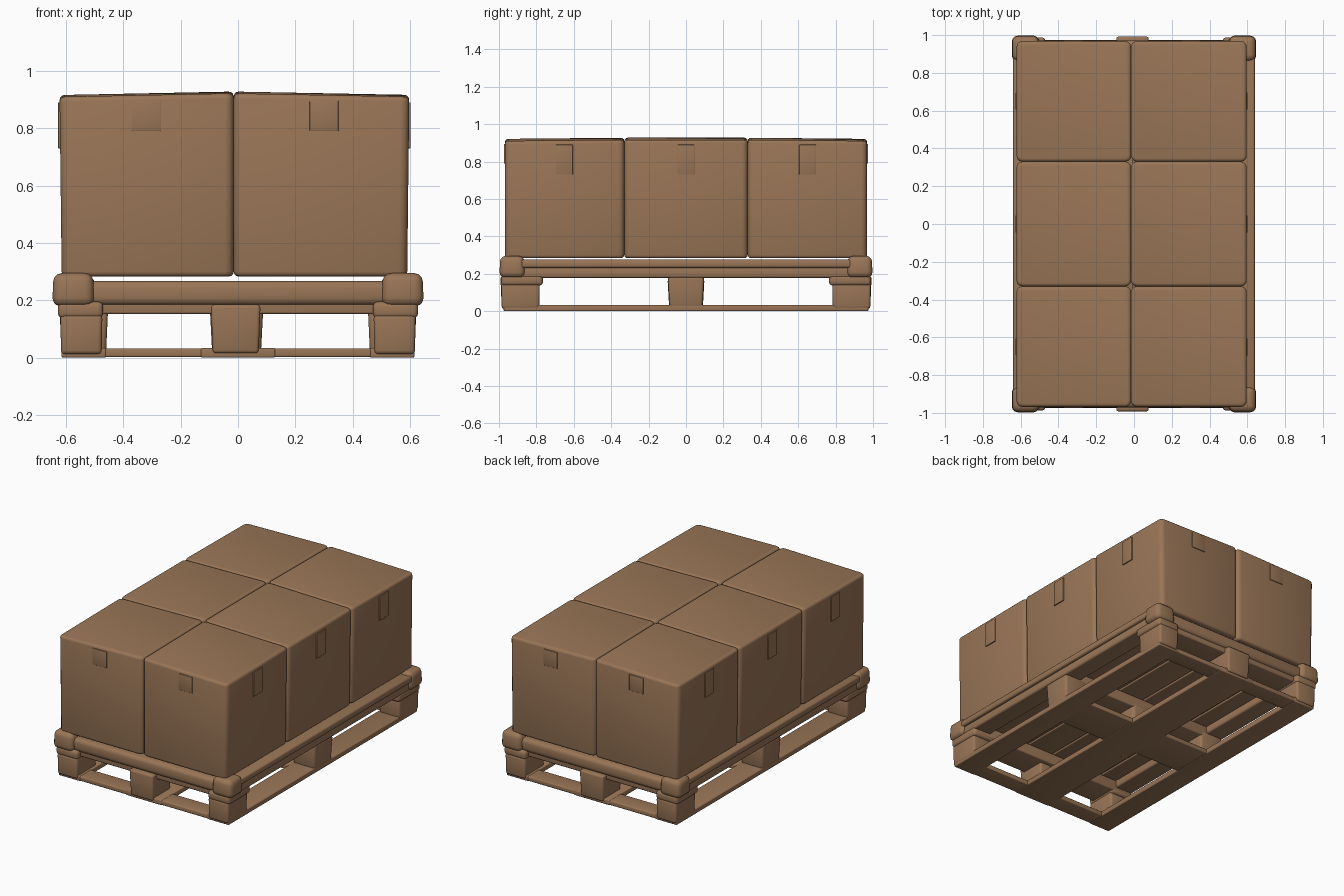
import bpy, bmesh, math
from mathutils import Vector

cube = bpy.data.objects.get("Cube")
if cube:
    bpy.data.objects.remove(cube, do_unlink=True)

brown = bpy.data.materials.new("cardboard_brown")
COLOR = (0.32, 0.18, 0.095, 1)
brown.diffuse_color = COLOR
brown.use_nodes = True
brown.node_tree.nodes["Principled BSDF"].inputs["Base Color"].default_value = COLOR


def block(name, low, high, bevel=0.01, flare=1.0, upright=0, shape=None):
    """Rounded block; flare scales the top, upright rounds the vertical edges, shape moves vertices."""
    low, high = Vector(low), Vector(high)
    mid, size = (low + high) / 2, high - low
    bm = bmesh.new()
    bmesh.ops.create_cube(bm, size=1)
    for v in bm.verts:
        k = flare if v.co.z > 0 else 1
        v.co = mid + Vector((v.co.x * size.x * k, v.co.y * size.y * k, v.co.z * size.z))
        if shape:
            v.co = shape(v.co.copy())
    if upright:
        vertical = [e for e in bm.edges if abs(e.verts[0].co.z - e.verts[1].co.z) > size.z / 2]
        bmesh.ops.bevel(bm, geom=vertical, offset=upright, segments=3, profile=0.5, affect='EDGES')
    if bevel:
        sharp = [e for e in bm.edges if e.calc_face_angle(0) > math.radians(50)]
        bmesh.ops.bevel(bm, geom=sharp, offset=bevel, segments=3, profile=0.5,
                        affect='EDGES', clamp_overlap=True)
    bmesh.ops.recalc_face_normals(bm, faces=bm.faces)
    mesh = bpy.data.meshes.new(name)
    bm.to_mesh(mesh)
    bm.free()
    mesh.materials.append(brown)
    ob = bpy.data.objects.new(name, mesh)
    bpy.context.collection.objects.link(ob)
    bpy.ops.object.select_all(action='DESELECT')
    ob.select_set(True)
    bpy.context.view_layer.objects.active = ob
    bpy.ops.object.shade_smooth_by_angle(angle=math.radians(40))
    return ob


# Six cartons, highest along the middle seam
SEAM, LEFT, RIGHT, END = -0.015, 0.597, -0.622, 0.968


def carton_shape(co):
    if co.z > 0.6:
        co.z = 0.928 - 0.02 * abs(co.x) - 0.01 * max(0, abs(co.y) - 0.33)
    elif abs(co.x) > 0.5:
        co.x *= 0.988
    return co


rows = [-END, -0.33, 0.33, END]
for side, (x0, x1) in {"right": (RIGHT, SEAM), "left": (SEAM, LEFT)}.items():
    for i, row in enumerate(("front", "middle", "back")):
        block(f"carton_{row}_{side}", (x0, rows[i], 0.283), (x1, rows[i + 1], 0.9),
              0.017, upright=0.03, shape=carton_shape)

# Tape strips folded over the carton edges
for y in (-0.65, 0, 0.65):
    block("tape_left", (0.59, y - 0.045, 0.73), (0.602, y + 0.045, 0.89), 0.002)
    block("tape_right", (-0.627, y - 0.045, 0.73), (-0.615, y + 0.045, 0.89), 0.002)
for x in (-0.32, 0.3):
    for s in (-1, 1):
        block("tape_end", (x - 0.05, s * 0.969 - 0.004, 0.79), (x + 0.05, s * 0.969 + 0.004, 0.895), 0.002)

# Pallet deck planks
PLANKS = 6
width = 1.16 / PLANKS
for i in range(PLANKS):
    x = -0.58 + i * width
    block("deck_plank", (x + 0.004, -0.94, 0.225), (x + width - 0.004, 0.94, 0.268), 0.006)

# Cross boards under the deck
for y in (-0.86, 0, 0.86):
    block("cross_board", (-0.6, y - 0.095, 0.152), (0.6, y + 0.095, 0.226), 0.008)

for s in (-1, 1):
    # Side rails in two layers
    a, b = sorted((s * 0.5, s * 0.64))
    block("side_rail_top", (a, -0.94, 0.232), (b, 0.94, 0.275), 0.012)
    a, b = sorted((s * 0.5, s * 0.627))
    block("side_rail_bottom", (a, -0.94, 0.178), (b, 0.94, 0.234), 0.012)
    # Rounded end rails
    a, b = sorted((s * 0.86, s * 0.972))
    block("end_rail", (-0.56, a, 0.183), (0.56, b, 0.268), 0.025)
    # Middle feet on each end and side
    a, b = sorted((s * 0.8, s * 0.985))
    block("end_middle_foot", (-0.088, a, 0.015), (0.072, b, 0.185), 0.012, flare=1.08)
    a, b = sorted((s * 0.46, s * 0.615))
    block("side_middle_foot", (a, -0.088, 0.015), (b, 0.088, 0.185), 0.015, flare=1.1)

    for t in (-1, 1):
        # Corner feet, collars and bulging caps
        x0, x1 = sorted((s * 0.475, s * 0.617))
        y0, y1 = sorted((t * 0.785, t * 0.985))
        block("corner_foot", (x0, y0, 0.012), (x1, y1, 0.15), 0.014, flare=1.03)
        x0, x1 = sorted((s * 0.47, s * 0.628))
        y0, y1 = sorted((t * 0.765, t * 0.988))
        block("corner_collar", (x0, y0, 0.137), (x1, y1, 0.195), 0.018)
        x0, x1 = sorted((s * 0.5, s * 0.648))
        y0, y1 = sorted((t * 0.86, t * 0.998))
        block("corner_cap", (x0, y0, 0.18), (x1, y1, 0.295), 0.03, flare=0.93, upright=0.03)

block("centre_foot", (-0.09, -0.09, 0.015), (0.08, 0.09, 0.18), 0.02, flare=1.1)

# Bottom frame boards leaving four openings
for x0, x1 in ((-0.615, -0.46), (-0.13, 0.13), (0.46, 0.615)):
    block("runner_board", (x0, -0.975, 0), (x1, 0.975, 0.034), 0.006)
for y0, y1 in ((-0.973, -0.855), (-0.14, 0.14), (0.855, 0.973)):
    block("bottom_cross_board", (-0.6, y0, 0.002), (0.6, y1, 0.032), 0.006)
